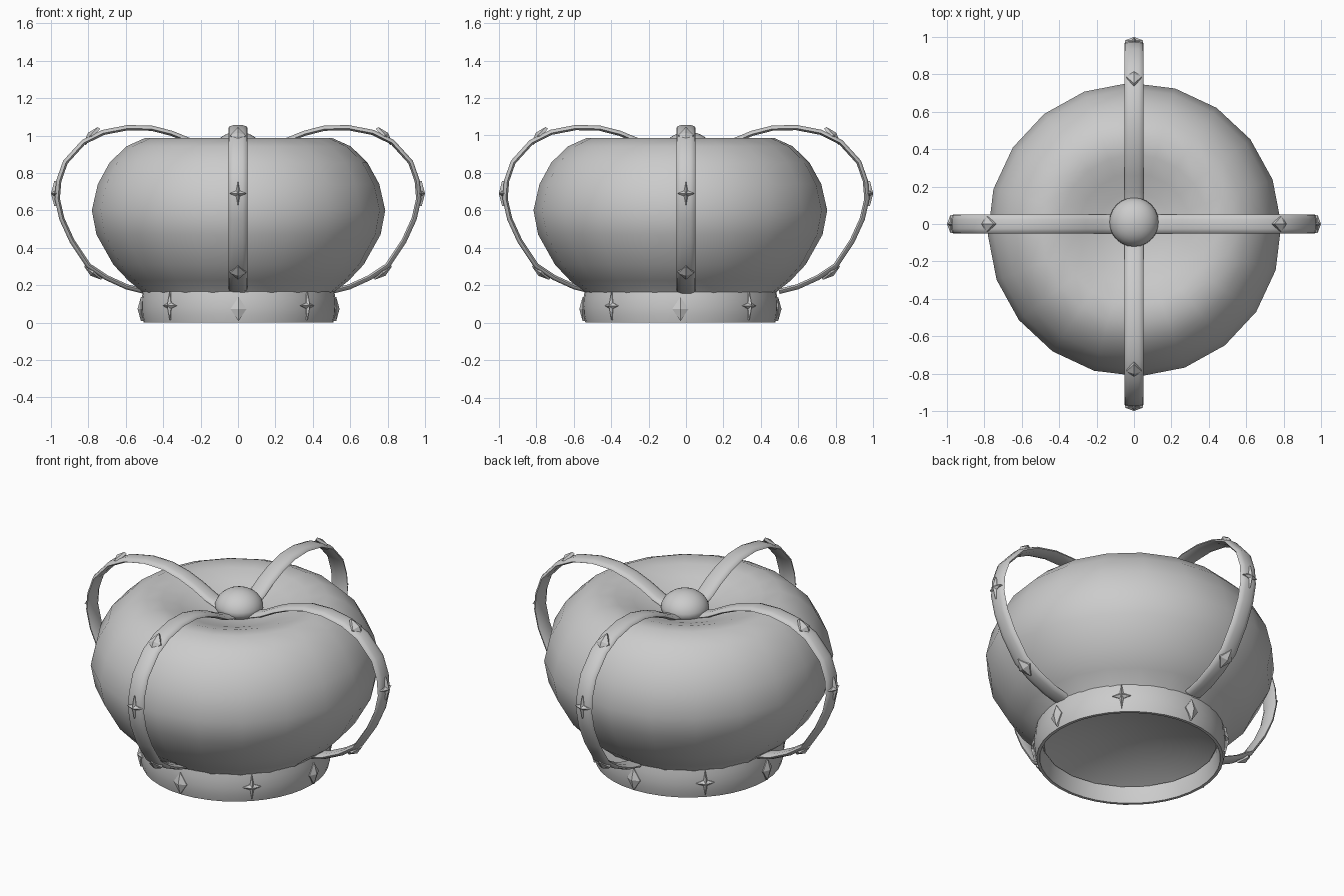
import bpy, bmesh, math
from mathutils import Vector, Matrix

if "Cube" in bpy.data.objects:
    bpy.data.objects.remove(bpy.data.objects["Cube"])


def finish(name, verts, faces, angle=40):
    me = bpy.data.meshes.new(name)
    me.from_pydata([tuple(v) for v in verts], [], faces)
    bm = bmesh.new()
    bm.from_mesh(me)
    bmesh.ops.remove_doubles(bm, verts=bm.verts, dist=1e-5)
    bmesh.ops.recalc_face_normals(bm, faces=bm.faces)
    bm.to_mesh(me)
    bm.free()
    ob = bpy.data.objects.new(name, me)
    bpy.context.collection.objects.link(ob)
    bpy.ops.object.select_all(action='DESELECT')
    ob.select_set(True)
    bpy.context.view_layer.objects.active = ob
    if angle:
        bpy.ops.object.shade_smooth_by_angle(angle=math.radians(angle))
    return ob


def lathe(name, profile, n, center, start=0.0, closed=False, angle=40):
    m = len(profile)
    verts, faces = [], []
    for i in range(n):
        a = start + math.tau * i / n
        for r, z in profile:
            verts.append((center[0] + r * math.cos(a), center[1] + r * math.sin(a), z))
    for i in range(n):
        p, q = i * m, (i + 1) % n * m
        for j in range(m if closed else m - 1):
            k = (j + 1) % m
            faces.append((p + j, q + j, q + k, p + k))
    return finish(name, verts, faces, angle)


# Puffed cap with a dimpled top and a recessed underside
CENTER = (0.003, -0.03)
lathe("cap", [(0, .885), (.1, .89), (.2, .91), (.3, .947), (.4, .978), (.5, .987),
              (.6, .942), (.69, .855), (.753, .74), (.785, .6), (.76, .47), (.67, .31),
              (.59, .225), (.515, .165), (.47, .09), (.38, .13), (.2, .175), (0, .2)],
      20, CENTER, math.radians(2), angle=60)

# Base band
lathe("band", [(.507, 0), (.517, .04), (.52, .085), (.518, .13), (.512, .165),
               (.48, .165), (.475, .085), (.49, 0)], 40, CENTER, closed=True)

# Domed knob on top
knob = [(0, 1.02)] + [(.132 * math.sin(t), .915 + .105 * math.cos(t))
                      for t in [math.pi / 2 * i / 8 for i in range(1, 9)]]
lathe("knob", knob + [(.115, .89), (.06, .875), (0, .87)], 24, (0, .01), angle=50)

# Four arched straps: outer line in (radius, height)
PATH = [(.5, .153), (.6, .178), (.71, .228), (.81, .295), (.9, .43), (.955, .55), (.98, .66),
        (.972, .76), (.935, .865), (.835, .975), (.725, 1.03), (.59, 1.056), (.46, 1.053),
        (.35, 1.025), (.26, .988), (.17, .94), (.1, .915), (.03, .905)]
SECTION = [(-.052, -.018), (-.047, -.008), (-.025, 0), (.025, 0), (.047, -.008),
           (.052, -.018), (.03, -.028), (-.03, -.028)]


def strap(name, az):
    pts = [Vector(p) for p in PATH]
    rot = Matrix.Rotation(az, 3, 'Z')
    verts, faces, m = [], [], len(SECTION)
    for i, p in enumerate(pts):
        t = (pts[min(i + 1, len(pts) - 1)] - pts[max(i - 1, 0)]).normalized()
        nrm = Vector((t.y, -t.x))
        for w, d in SECTION:
            q = p + nrm * d
            verts.append(rot @ Vector((q.x, w, q.y)))
    for i in range(len(pts) - 1):
        for j in range(m):
            k = (j + 1) % m
            faces.append((i * m + j, i * m + k, (i + 1) * m + k, (i + 1) * m + j))
    faces += [tuple(range(m)), tuple(range(len(verts) - m, len(verts)))]
    finish(name, verts, faces, 50)


# Pyramid-faced ornaments: a diamond (4 rim points) or a four-point star (8)
def ornament(name, az, r, z, tilt, half_w, half_h, star, center=(0, 0)):
    n = 8 if star else 4
    rim = []
    for i in range(n):
        a = math.tau * i / n
        s = .3 if star and i % 2 else 1
        rim.append((half_w * s * math.cos(a), half_h * s * math.sin(a)))
    local = [Vector((-.012, x, y)) for x, y in rim] + [Vector((.004, x, y)) for x, y in rim]
    local += [Vector((.022, 0, 0))]
    faces = [tuple(range(n))]
    for i in range(n):
        k = (i + 1) % n
        faces += [(i, k, n + k, n + i), (n + i, n + k, 2 * n)]
    mat = (Matrix.Translation((center[0], center[1], 0)) @ Matrix.Rotation(az, 4, 'Z')
           @ Matrix.Translation((r, 0, z)) @ Matrix.Rotation(-tilt, 4, 'Y'))
    finish(name, [mat @ v for v in local], faces, 0)


for i, side in enumerate(["right", "back", "left", "front"]):
    az = i * math.pi / 2
    strap(side + "_strap", az)
    ornament(side + "_upper_diamond", az, .785, 1.0, math.radians(42), .04, .058, False)
    ornament(side + "_strap_star", az, .978, .69, 0, .047, .068, True)
    ornament(side + "_lower_diamond", az, .775, .268, math.radians(-52), .042, .058, False)
    ornament(side + "_band_diamond", az, .518, .073, 0, .043, .065, False, CENTER)
    ornament(side + "_band_star", az + math.pi / 4, .518, .09, 0, .05, .075, True, CENTER)
